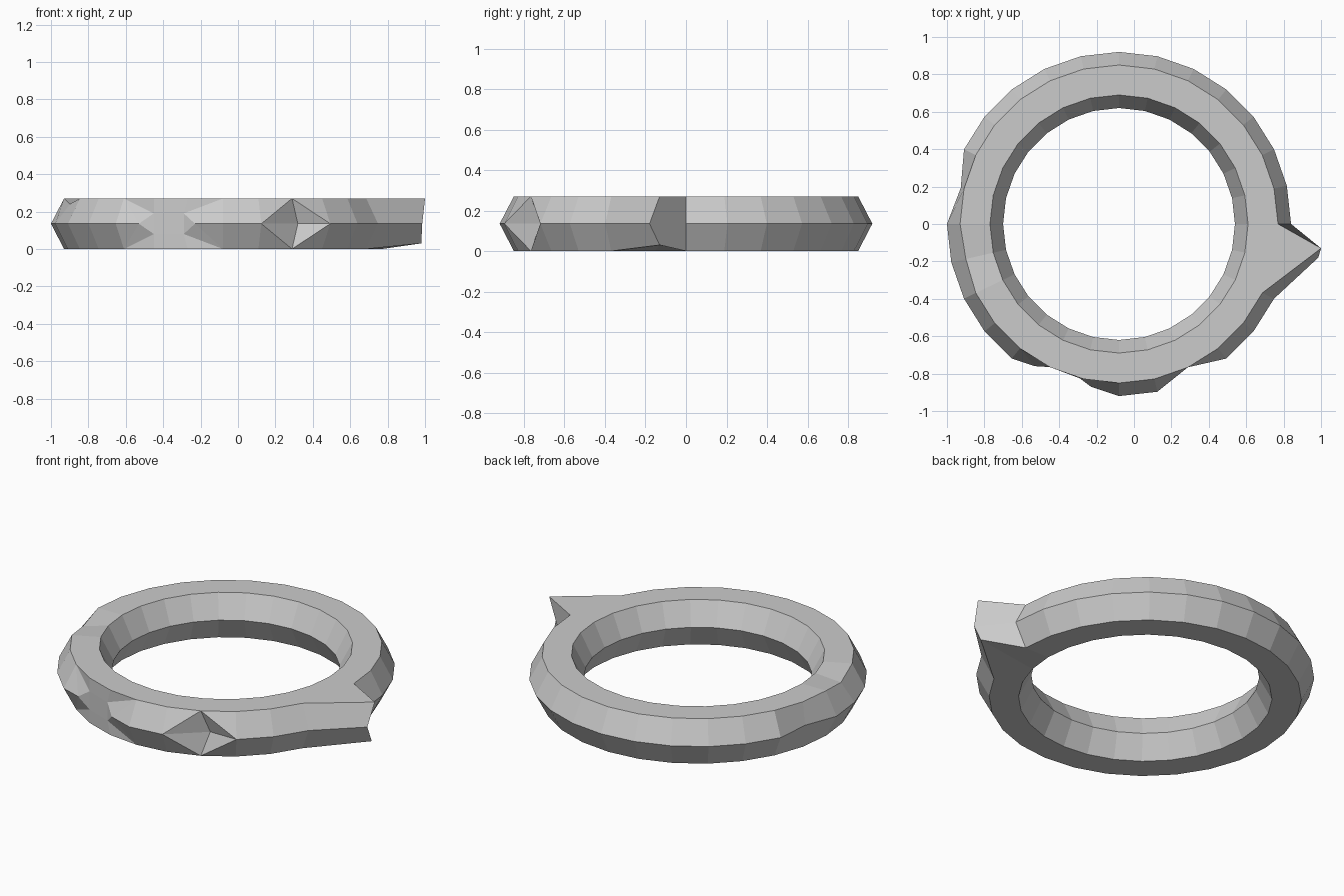
import bpy, bmesh, math

if "Cube" in bpy.data.objects:
    bpy.data.objects.remove(bpy.data.objects["Cube"])

N, CX, H = 28, -0.08, 0.27
# hexagonal cross-section (radius, z): 0 bottom outer, 1 outer rim, 2 top outer,
# 3 top inner, 4 inner rim, 5 bottom inner
PROFILE = [(0.85, 0), (0.92, H / 2), (0.85, H), (0.69, H), (0.62, H / 2), (0.69, 0)]
DENT = range(7, 10)

bm = bmesh.new()


def polar(i, r, z):
    a = -2 * math.pi * i / N
    return (CX + r * math.cos(a), r * math.sin(a), z)


rings = [[bm.verts.new(polar(i, r, z)) for r, z in PROFILE] for i in range(N)]

# spike pulled out of one section
rings[1][0].co = (0.98, -0.13, 0.03)
rings[1][1].co = (0.985, -0.18, H / 2)
rings[1][2].co = (1.0, -0.13, H)

# dents and a chip in the outer rim
rings[5][1].co = (0.32, -0.72, H / 2)
rings[15][1].co = polar(15, 0.868, H / 2)
rings[13][2].co = polar(13, 0.84, 0.24)

# ring surface, leaving the outer band open at the flat gouge
for i in range(N):
    a, b = rings[i], rings[(i + 1) % N]
    for k in range(6):
        if i in DENT and k in (0, 1):
            continue
        m = (k + 1) % 6
        q = (a[k], a[m], b[m], b[k])
        # split bent faces so the diagonal meets the moved rim corner cleanly
        if i == 4 and k in (0, 1):
            p, d = (a[1], b[0]) if k == 0 else (a[1], b[2])
            bm.faces.new((p, d, b[1]))
            bm.faces.new((p, d, a[0] if k == 0 else a[2]))
        elif i == 5 and k in (0, 1):
            p, d = (b[1], a[0]) if k == 0 else (b[1], a[2])
            bm.faces.new((p, d, a[1]))
            bm.faces.new((p, d, b[0] if k == 0 else b[2]))
        else:
            bm.faces.new(q)

# flat gouge: six-sided patch with upper and lower surrounds
e1 = bm.verts.new((-0.23, -0.87, H / 2))
e2 = bm.verts.new((-0.53, -0.76, H / 2))
up = [bm.verts.new((x, y, 0.19)) for x, y in ((-0.29, -0.825), (-0.45, -0.765))]
lo = [bm.verts.new((v.co.x, v.co.y, H - v.co.z)) for v in up]
m7, m10 = rings[7][1], rings[10][1]
for (p, q), k in ((up, 2), (lo, 0)):
    t7, t8, t9, t10 = (rings[i][k] for i in (7, 8, 9, 10))
    for f in ((t7, m7, e1), (t7, e1, p), (t7, p, t8), (t8, p, q, t9),
              (t9, q, t10), (q, e2, t10), (t10, e2, m10)):
        bm.faces.new(f)
bm.faces.new((up[0], e1, lo[0]))
bm.faces.new((up[0], lo[0], lo[1], up[1]))
bm.faces.new((up[1], lo[1], e2))

bmesh.ops.recalc_face_normals(bm, faces=bm.faces)
mesh = bpy.data.meshes.new("spiked_ring")
bm.to_mesh(mesh)
bm.free()
bpy.context.collection.objects.link(bpy.data.objects.new("spiked_ring", mesh))
